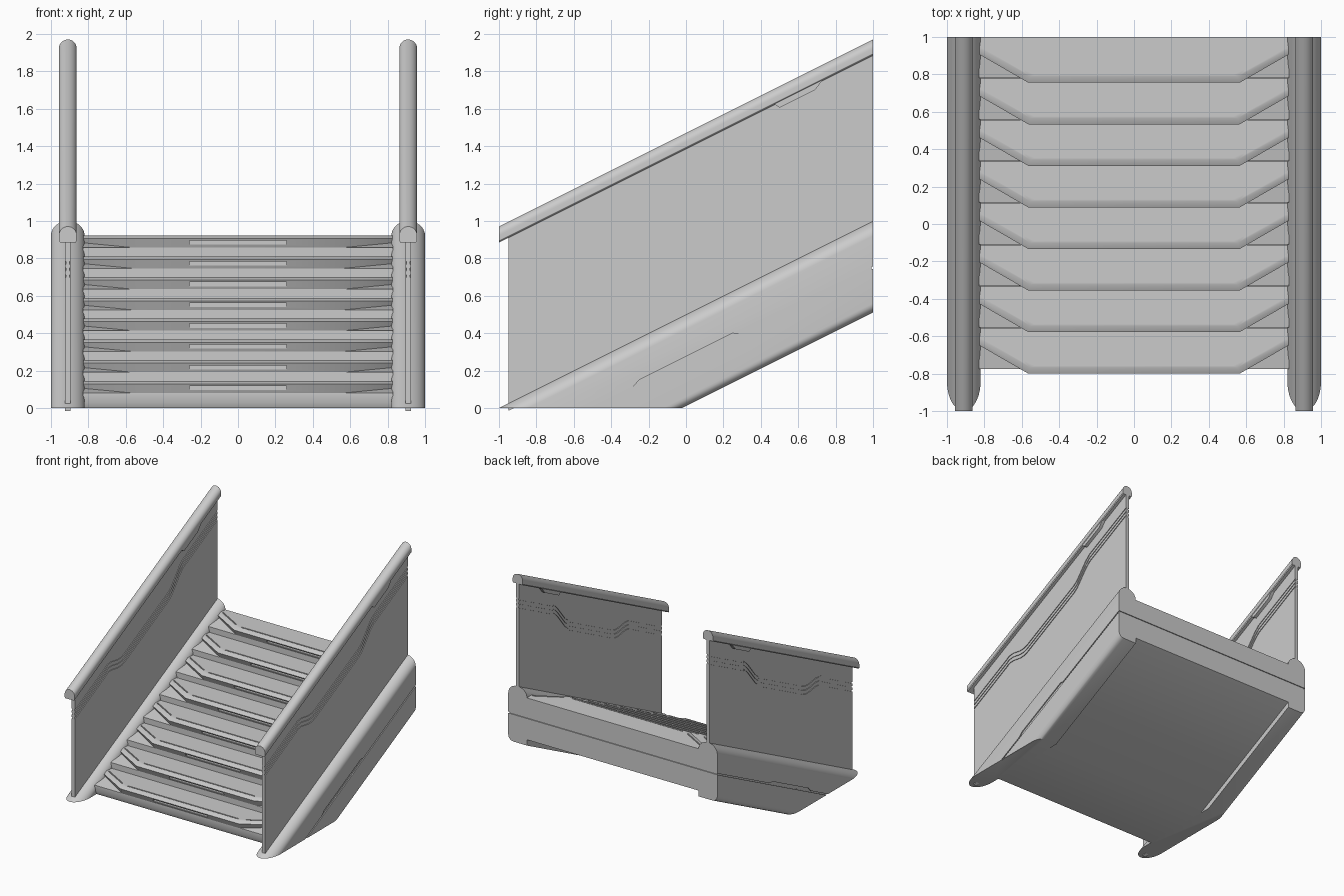
import bpy, bmesh, math
from mathutils import Matrix, Vector

if "Cube" in bpy.data.objects:
    bpy.data.objects.remove(bpy.data.objects["Cube"])

RUN, RISE, STEPS = 0.2222, 0.1111, 8


def make_object(name, bm):
    bmesh.ops.recalc_face_normals(bm, faces=bm.faces)
    mesh = bpy.data.meshes.new(name)
    bm.to_mesh(mesh)
    bm.free()
    ob = bpy.data.objects.new(name, mesh)
    bpy.context.collection.objects.link(ob)
    return ob


def loft(loops):
    """Skin matching closed loops and cap both ends."""
    bm = bmesh.new()
    rings = [[bm.verts.new(p) for p in loop] for loop in loops]
    n = len(rings[0])
    for a, b in zip(rings, rings[1:]):
        for i in range(n):
            j = (i + 1) % n
            bm.faces.new((a[i], a[j], b[j], b[i]))
    bm.faces.new(rings[0])
    bm.faces.new(rings[-1])
    return bm


def prism(name, yz, x0, x1):
    return make_object(name, loft([[(x, y, z) for y, z in yz] for x in (x0, x1)]))


def boxes(name, specs):
    """Boxes given as (centre, size, turn about z)."""
    bm = bmesh.new()
    for c, s, turn in specs:
        m = Matrix.Translation(c) @ Matrix.Rotation(turn, 4, 'Z') @ Matrix.Diagonal((*s, 1))
        bmesh.ops.create_cube(bm, size=1, matrix=m)
    return make_object(name, bm)


def slope_sweep(section, y0, y1):
    """Sweep an xz section (given at y = 1) along the stair slope."""
    return loft([[(x, y, z + 0.5 * (y - 1)) for x, z in section] for y in (y0, y1)])


def arc(cx, cz, rx, rz, a0, a1, n):
    return [(cx + rx * math.cos(math.radians(a0 + (a1 - a0) * i / n)),
             cz + rz * math.sin(math.radians(a0 + (a1 - a0) * i / n))) for i in range(n + 1)]


def finish(ob, cutters=(), mirror=False, array=0):
    for c in cutters:
        c.hide_render = True
        mod = ob.modifiers.new("cut", 'BOOLEAN')
        mod.operation, mod.solver, mod.object = 'DIFFERENCE', 'EXACT', c
    if array:
        mod = ob.modifiers.new("repeat", 'ARRAY')
        mod.count = array
        mod.use_relative_offset = False
        mod.use_constant_offset = True
        mod.constant_offset_displace = (0, RUN, RISE)
    if mirror:
        mod = ob.modifiers.new("mirror", 'MIRROR')
        mod.use_mirror_merge = False
    bpy.ops.object.select_all(action='DESELECT')
    ob.select_set(True)
    bpy.context.view_layer.objects.active = ob
    bpy.ops.object.convert(target='MESH')
    bpy.ops.object.shade_smooth_by_angle(angle=math.radians(30))


# Back seam cutter shared by deck and stringers
seam = boxes("seam_cutter", [((0, 1, 0.75), (1.99, 0.016, 0.012), 0)])

# Side stringers: rounded section with side groove, cut off at the floor
section = [(0.82, 0.51)]
section += arc(0.95, 0.56, 0.05, 0.05, -90, 0, 6)
section += [(1, 0.744), (0.992, 0.744), (0.992, 0.756), (1, 0.756)]
section += arc(0.91, 0.92, 0.09, 0.08, 0, 180, 20)
bm = slope_sweep(section, -1.3, 1)
cut = bmesh.ops.bisect_plane(bm, geom=bm.verts[:] + bm.edges[:] + bm.faces[:],
                             plane_co=(0, 0, 0), plane_no=(0, 0, 1), clear_inner=True)
edges = [e for e in cut['geom_cut'] if isinstance(e, bmesh.types.BMEdge)]
bmesh.ops.edgeloop_fill(bm, edges=edges)
stringer = make_object("side_stringer", bm)
inset = prism("inset_cutter", [(-0.29, 0.105), (-0.25, 0.15), (0.25, 0.40), (0.29, 0.395)], 0.991, 1.05)
finish(stringer, [inset, seam], mirror=True)

# Stair body with risers, ledges under the treads and sloped underside
profile = [(-0.76, 0), (-0.775, 0.03)]
for i in range(STEPS):
    y, z = -0.775 + RUN * i, RISE * i
    profile += [(y, z + 0.08), (min(y + RUN, 1), z + 0.12)]
profile += [(1, 0.56), (-0.12, 0)]
deck = prism("stair_body", profile, -0.83, 0.83)
finish(deck, [seam])

# Treads: undercut nose, lip and swept-back wings


def tread_loop(x_mid, y_mid, y_wing, z, z_wing):
    half = [(0.825, -0.553, z_wing), (0.825, y_wing, z_wing), (x_mid, y_mid, z)]
    return half + [(-x, y, zz) for x, y, zz in reversed(half)]


tread = make_object("tread", loft([
    tread_loop(0.56, -0.778, -0.63, 0.08, 0.09),
    tread_loop(0.565, -0.80, -0.65, 0.128, 0.128),
    tread_loop(0.555, -0.768, -0.618, 0.144, 0.144)]))
for v in tread.data.vertices:
    if v.co.y > -0.56:
        v.co.y = -0.5554
wing_turn = math.atan2(0.125, 0.22)
grooves = boxes("tread_cutter", [
    ((0, -0.80, 0.106), (0.52, 0.044, 0.022), 0),
    ((0, -0.752, 0.145), (1.06, 0.010, 0.016), 0),
    ((0.70, -0.672, 0.145), (0.25, 0.010, 0.016), wing_turn),
    ((-0.70, -0.672, 0.145), (0.25, 0.010, 0.016), -wing_turn)])
finish(tread, [grooves], array=STEPS)

# Balustrade panels with three parallel grooves
line = [(-0.95, 0.775), (-0.53, 0.987), (-0.50, 1.005), (-0.45, 1.01), (-0.36, 0.995),
        (-0.31, 0.997), (-0.27, 1.01), (0.33, 1.31), (0.37, 1.34), (0.48, 1.475),
        (0.53, 1.52), (1.0, 1.755)]
loops = []
for y, z in line:
    base = 0.5 * (y + 1)
    rows = [(base - 0.04, 0.015)]
    for off in (-0.07, -0.035, 0):
        lo, hi = z + off - 0.007, z + off + 0.007
        rows += [(lo, 0.015), (lo, 0.009), (hi, 0.009), (hi, 0.015)]
    rows += [(base + 0.91, 0.015)]
    loops.append([(0.91 + t, y, zz) for zz, t in rows] +
                 [(0.91 - t, y, zz) for zz, t in reversed(rows)])
panel = make_object("balustrade_panel", loft(loops))
finish(panel, mirror=True)

# Handrails with rounded top and a small grip block underneath
rail_section = [(0.868, 1.885), (0.952, 1.885), (0.9575, 1.893)]
rail_section += arc(0.91, 1.922, 0.0475, 0.048, 0, 180, 16) + [(0.8625, 1.893)]
rail = make_object("handrail", slope_sweep(rail_section, -1, 1))
finish(rail, mirror=True)
grip = prism("handrail_block", [(0.47, 1.625), (0.50, 1.605), (0.69, 1.70), (0.73, 1.752),
                                (0.73, 1.77), (0.47, 1.64)], 0.866, 0.954)
finish(grip, mirror=True)

for helper in (seam, inset, grooves):
    bpy.data.objects.remove(helper)
